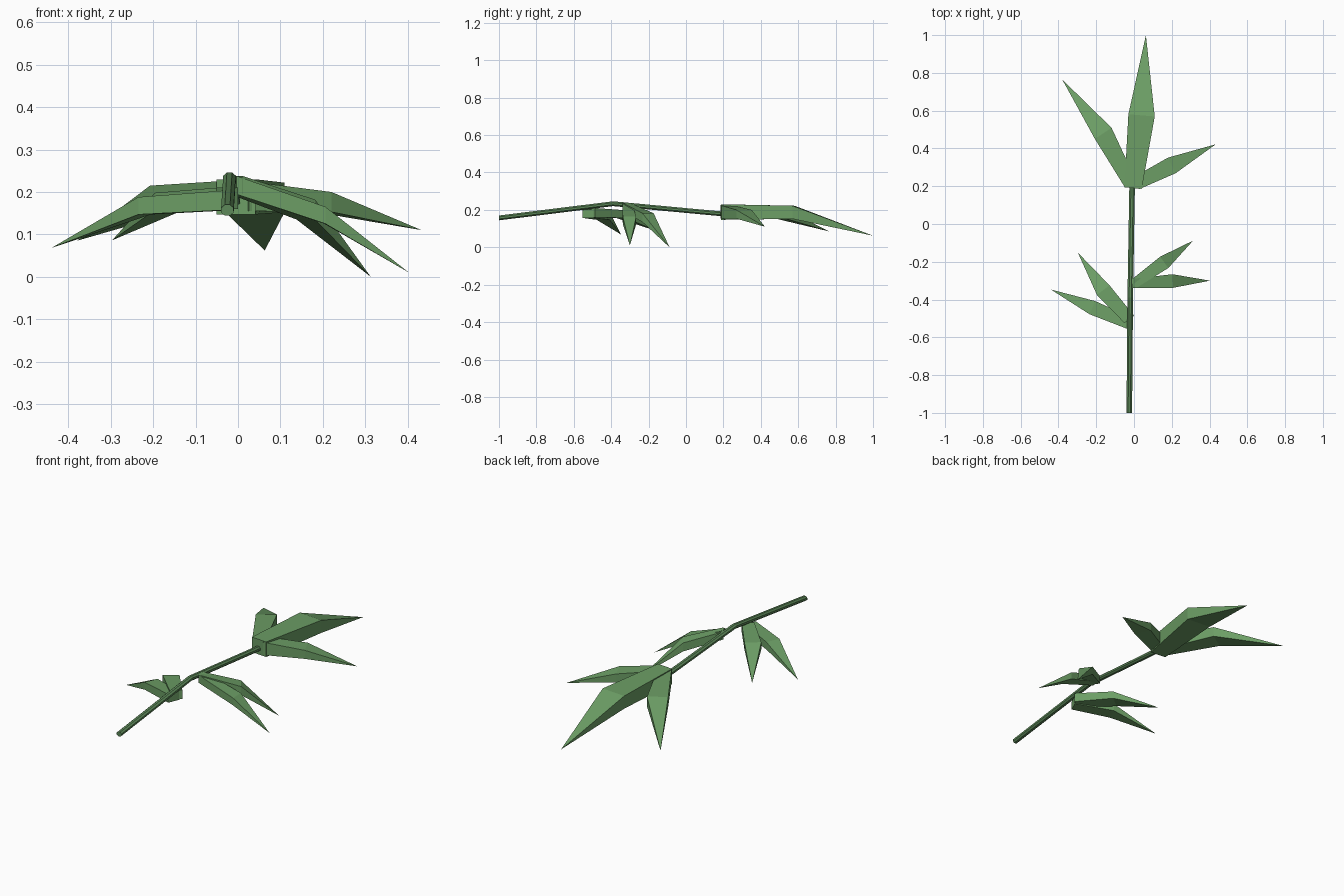
import bpy, bmesh, math
from mathutils import Vector

if "Cube" in bpy.data.objects:
    bpy.data.objects.remove(bpy.data.objects["Cube"])


def material(name, colour):
    m = bpy.data.materials.new(name)
    m.diffuse_color = colour
    m.use_nodes = True
    m.node_tree.nodes["Principled BSDF"].inputs["Base Color"].default_value = m.diffuse_color
    return m


leaf_green = material("leaf_green", (0.15, 0.34, 0.13, 1))
stem_green = material("stem_green", (0.11, 0.25, 0.10, 1))


def loft(name, rings, mat, tip=None):
    """Skin closed rings of points; end in a tip point or a cap."""
    bm = bmesh.new()
    loops = [[bm.verts.new(p) for p in ring] for ring in rings]
    n = len(loops[0])
    for a, b in zip(loops, loops[1:]):
        for i in range(n):
            j = (i + 1) % n
            bm.faces.new((a[i], a[j], b[j], b[i]))
    bm.faces.new(loops[0])
    if tip:
        t = bm.verts.new(tip)
        for i in range(n):
            bm.faces.new((loops[-1][i], loops[-1][(i + 1) % n], t))
    else:
        bm.faces.new(loops[-1])
    bmesh.ops.recalc_face_normals(bm, faces=bm.faces)
    mesh = bpy.data.meshes.new(name)
    bm.to_mesh(mesh)
    bm.free()
    mesh.materials.append(mat)
    obj = bpy.data.objects.new(name, mesh)
    bpy.context.collection.objects.link(obj)


def leaf(name, base, mid, tip):
    """base and mid are (x, y, half width, bottom z, top z)."""
    d = (Vector(tip[:2]) - Vector(base[:2])).normalized()
    side = Vector((-d.y, d.x))
    rings = []
    for x, y, w, lo, hi in (base, mid):
        l, r = Vector((x, y)) + side * w, Vector((x, y)) - side * w
        rings.append([(l.x, l.y, lo), (r.x, r.y, lo), (r.x, r.y, hi), (l.x, l.y, hi)])
    loft(name, rings, leaf_green, tip)


# Bent stem
path = [(-0.025, -1.0, 0.157), (-0.02, -0.39, 0.233), (-0.01, 0.2, 0.178)]
loft("stem", [[(x + 0.016 * math.cos(a), y, z + 0.014 * math.sin(a))
               for a in (math.tau * (i + 0.5) / 8 for i in range(8))]
              for x, y, z in path], stem_green)

# Leaves at the end of the stem
leaf("end_leaf_middle", (-0.005, 0.19, 0.046, 0.147, 0.23),
     (0.04, 0.575, 0.07, 0.152, 0.222), (0.063, 1.0, 0.062))
leaf("end_leaf_left", (-0.02, 0.215, 0.035, 0.155, 0.225),
     (-0.163, 0.48, 0.053, 0.16, 0.215), (-0.38, 0.765, 0.085))
leaf("end_leaf_right", (0.01, 0.215, 0.035, 0.155, 0.225),
     (0.2, 0.31, 0.046, 0.153, 0.2), (0.433, 0.422, 0.11))

# Pair of leaves on the right of the stem
leaf("right_leaf_front", (-0.005, -0.315, 0.025, 0.195, 0.238),
     (0.205, -0.302, 0.036, 0.125, 0.165), (0.403, -0.3, 0.01))
leaf("right_leaf_back", (-0.005, -0.32, 0.025, 0.195, 0.238),
     (0.16, -0.203, 0.037, 0.135, 0.182), (0.313, -0.088, 0.0))

# Pair of leaves on the left of the stem
leaf("left_leaf_front", (-0.025, -0.525, 0.032, 0.157, 0.203),
     (-0.22, -0.443, 0.038, 0.147, 0.188), (-0.44, -0.347, 0.068))
leaf("left_leaf_back", (-0.025, -0.505, 0.032, 0.16, 0.21),
     (-0.163, -0.35, 0.042, 0.157, 0.198), (-0.297, -0.152, 0.086))
